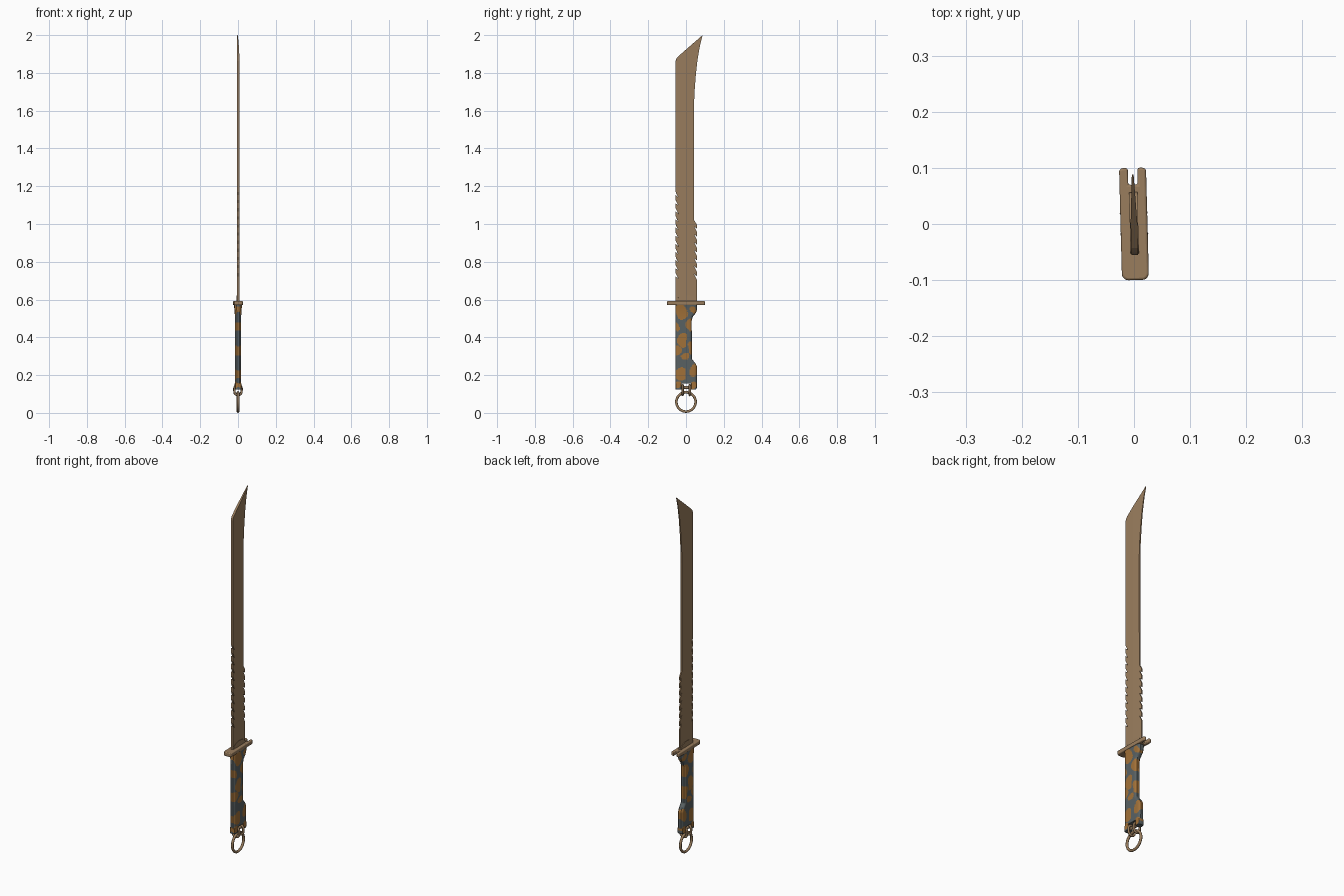
import bpy, bmesh, math
from mathutils import Matrix

if "Cube" in bpy.data.objects:
    bpy.data.objects.remove(bpy.data.objects["Cube"])

TILT = Matrix.Rotation(math.radians(1.5), 4, 'Z')  # whole sword is turned slightly


def material(name, rgb):
    m = bpy.data.materials.new(name)
    m.diffuse_color = (*rgb, 1)
    m.use_nodes = True
    m.node_tree.nodes["Principled BSDF"].inputs["Base Color"].default_value = m.diffuse_color
    return m


BRONZE = material("bronze brown", (0.32, 0.205, 0.11))
ORANGE = material("camo orange", (0.36, 0.165, 0.04))
SLATE = material("camo slate", (0.1, 0.12, 0.125))


def finish(name, bm, mats, smooth=True):
    bmesh.ops.recalc_face_normals(bm, faces=bm.faces)
    bm.transform(TILT)
    me = bpy.data.meshes.new(name)
    bm.to_mesh(me)
    bm.free()
    ob = bpy.data.objects.new(name, me)
    bpy.context.collection.objects.link(ob)
    for m in mats:
        me.materials.append(m)
    if smooth:
        bpy.ops.object.select_all(action='DESELECT')
        ob.select_set(True)
        bpy.context.view_layer.objects.active = ob
        bpy.ops.object.shade_smooth_by_angle(angle=math.radians(35))
    return ob


def prism(points, offset):
    """Closed outline of 3D points, extruded by offset."""
    bm = bmesh.new()
    face = bm.faces.new([bm.verts.new(p) for p in points])
    ext = bmesh.ops.extrude_face_region(bm, geom=[face], use_keep_orig=True)
    bmesh.ops.translate(bm, vec=offset, verts=[v for v in ext['geom'] if isinstance(v, bmesh.types.BMVert)])
    return bm


def tube(name, path, r, sides=10):
    """Closed planar loop of points swept with a round section."""
    cu = bpy.data.curves.new(name, 'CURVE')
    cu.dimensions = '3D'
    cu.bevel_depth = r
    cu.bevel_resolution = sides // 4
    sp = cu.splines.new('POLY')
    sp.points.add(len(path) - 1)
    for p, co in zip(sp.points, path):
        p.co = (*co, 1)
    sp.use_cyclic_u = True
    for s in (sp,):
        s.use_smooth = True
    cu.materials.append(BRONZE)
    ob = bpy.data.objects.new(name, cu)
    ob.matrix_world = TILT
    bpy.context.collection.objects.link(ob)


# Blade: outline with saw notches on both edges, wedge-shaped section
outline = [(-0.055, 0.575), (0.058, 0.575), (0.058, 0.70)]
for i in range(7):
    z = 0.705 + i * 0.042
    outline += [(0.058, z), (0.043, z + 0.03), (0.058, z + 0.019)]
outline += [(0.058, 0.995), (0.043, 1.02), (0.042, 1.62), (0.045, 1.70),
            (0.052, 1.79), (0.061, 1.87), (0.074, 1.945), (0.088, 2.0),
            (-0.043, 1.886), (-0.051, 1.876), (-0.055, 1.862)]
for i in range(11):
    z = 1.14 - i * 0.043
    outline += [(-0.055, z + 0.03), (-0.041, z), (-0.055, z + 0.013)]
bm = prism([(-1, y, z) for y, z in outline], (2, 0, 0))
bmesh.ops.bisect_plane(bm, geom=bm.verts[:] + bm.edges[:] + bm.faces[:],
                       plane_co=(0, 0, 0), plane_no=(0, 1, 0))
for v in bm.verts:
    v.co.x *= 0.006 - max(v.co.y, 0) * 0.05
finish("blade", bm, [BRONZE], smooth=False)

# Collar: low arched sleeve at the blade root
arch = [(0.002 + 0.055 * math.cos(a), 0.59 + 0.032 * math.sin(a))
        for a in [math.pi * i / 16 for i in range(17)]]
finish("blade_collar", prism([(-0.0075, y, z) for y, z in arch], (0.015, 0, 0)), [BRONZE])

# Guard: rounded plate with a slot in the rear end
corners = []
for cx, cy, start in ((0.012, -0.088, -90), (0.0165, 0.0935, 0)):
    r = 0.024 - cx
    corners += [(cx + r * math.cos(math.radians(start + a)),
                 cy + (0.1 - abs(cy)) * math.sin(math.radians(start + a))) for a in range(0, 91, 15)]
half = corners + [(0.0085, 0.1), (0.0085, 0.07)]
pts = half + [(-x, y) for x, y in reversed(half)]
guard = finish("guard", prism([(x, y, 0.57) for x, y in pts], (0, 0, 0.022)), [BRONZE])
bev = guard.modifiers.new("rounded_rim", 'BEVEL')
bev.width, bev.segments, bev.limit_method = 0.004, 3, 'ANGLE'
bev.angle_limit = math.radians(40)

# Grip: lofted rounded section with finger recess, camouflage by blobs
REAR = [(0.12, 0.05), (0.13, 0.057), (0.245, 0.058), (0.262, 0.05), (0.285, 0.031),
        (0.49, 0.030), (0.51, 0.036), (0.53, 0.053), (0.545, 0.058), (0.6, 0.06)]
BLOBS = [(-0.025, 0.535, 0.032, 0.042), (0.04, 0.545, 0.016, 0.02), (0.022, 0.465, 0.02, 0.035),
         (-0.05, 0.455, 0.018, 0.022), (-0.018, 0.385, 0.026, 0.04), (0.03, 0.345, 0.022, 0.035),
         (-0.048, 0.33, 0.022, 0.026), (0.0, 0.30, 0.022, 0.018), (0.042, 0.225, 0.024, 0.035),
         (-0.028, 0.205, 0.03, 0.036), (-0.045, 0.15, 0.018, 0.018), (0.035, 0.145, 0.018, 0.02)]


def rear(z):
    for (z0, y0), (z1, y1) in zip(REAR, REAR[1:]):
        if z <= z1:
            return y0 + (y1 - y0) * (z - z0) / (z1 - z0)
    return REAR[-1][1]


def grip_part(name, z0, z1, rows, lo, hi, n=26):
    bm = bmesh.new()
    rings = []
    ts = [math.sin(math.pi / 2 * (2 * i / n - 1)) * 0.5 + (2 * i / n - 1) * 0.5 for i in range(n + 1)]
    for j in range(rows + 1):
        z = z0 + (z1 - z0) * j / rows
        a, b = lo(z), hi(z)
        hx = 0.016 + 0.005 * max(0, (z - 0.5) / 0.07) ** 2
        side = []
        for t in ts:
            side.append((hx * max(0.45, (1 - abs(t) ** 10) ** 0.5), (a + b) / 2 + t * (b - a) / 2))
        loop = side + [(-x, y) for x, y in reversed(side)]
        rings.append([bm.verts.new((x, y, z)) for x, y in loop])
    for r0, r1 in zip(rings, rings[1:]):
        for k in range(len(r0)):
            m = (k + 1) % len(r0)
            bm.faces.new((r0[k], r0[m], r1[m], r1[k]))
    bm.faces.new(rings[0])
    bm.faces.new(rings[-1])
    for f in bm.faces:
        c = f.calc_center_median()
        y = c.y + 0.006 * math.sin(c.z * 70)
        f.material_index = 0 if any(((y - by) / ry) ** 2 + ((c.z - bz) / rz) ** 2 < 1
                                    for by, bz, ry, rz in BLOBS) else 1
    finish(name, bm, [ORANGE, SLATE])


grip_part("grip", 0.155, 0.572, 110, lambda z: -0.055, rear)
grip_part("grip_prong_front", 0.125, 0.155, 8, lambda z: -0.055, lambda z: -0.024, 8)
grip_part("grip_prong_rear", 0.125, 0.155, 8, lambda z: 0.026, rear, 8)

# Pin between the prongs
bm = bmesh.new()
bmesh.ops.create_cone(bm, cap_ends=True, segments=12, radius1=0.008, radius2=0.008, depth=0.08,
                      matrix=Matrix.Translation((0, 0, 0.134)) @ Matrix.Rotation(math.pi / 2, 4, 'X'))
finish("pommel_pin", bm, [BRONZE])

# Two oval links joining pin and ring
for name, y in (("link_front", -0.018), ("link_rear", 0.02)):
    oval = []
    for i in range(28):
        a = 2 * math.pi * i / 28
        oval.append((0.019 * math.cos(a), y, 0.121 + 0.019 * math.sin(a) + math.copysign(0.008, math.sin(a))))
    tube(name, oval, 0.006)

# Lanyard ring
tube("pommel_ring", [(0, 0.051 * math.cos(2 * math.pi * i / 48), 0.058 + 0.051 * math.sin(2 * math.pi * i / 48))
                     for i in range(48)], 0.007, 12)
